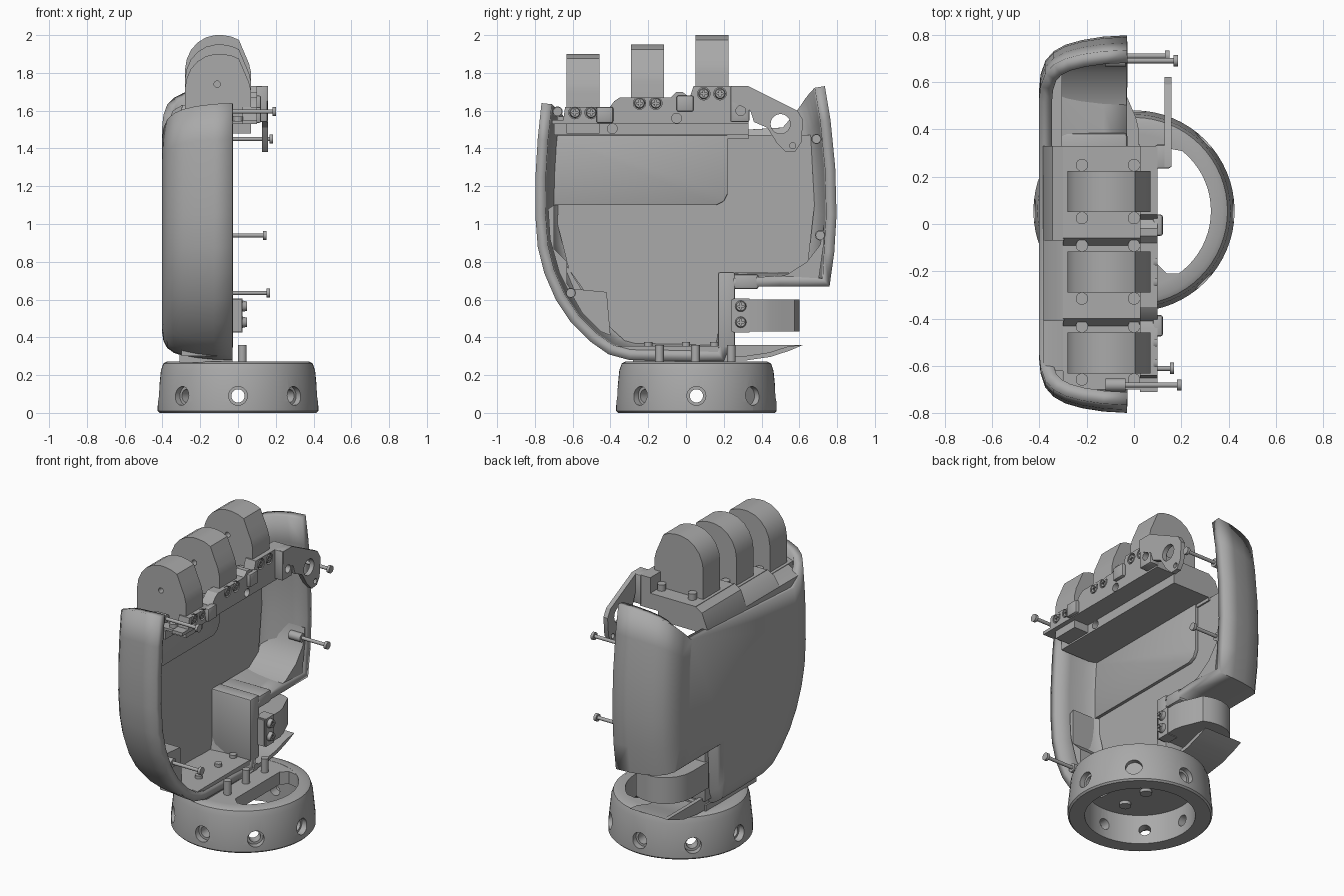
import bpy, bmesh, math
from mathutils import Vector, Matrix

if "Cube" in bpy.data.objects:
    bpy.data.objects.remove(bpy.data.objects["Cube"])

grey = bpy.data.materials.new("plain grey")
grey.use_nodes = True
GREY = (0.4, 0.4, 0.4, 1)
grey.diffuse_color = GREY
grey.node_tree.nodes["Principled BSDF"].inputs["Base Color"].default_value = GREY


def shade(ob):
    bpy.ops.object.select_all(action='DESELECT')
    ob.select_set(True)
    bpy.context.view_layer.objects.active = ob
    bpy.ops.object.shade_smooth_by_angle(angle=math.radians(32))


def finish(bm, name):
    bmesh.ops.recalc_face_normals(bm, faces=bm.faces)
    me = bpy.data.meshes.new(name)
    bm.to_mesh(me)
    bm.free()
    ob = bpy.data.objects.new(name, me)
    bpy.context.collection.objects.link(ob)
    me.materials.append(grey)
    shade(ob)
    return ob


def place(axis, p, t):
    """Put a flat profile point at depth t along the given axis."""
    a, b = p
    return {'x': (t, a, b), 'y': (a, t, b), 'z': (a, b, t)}[axis]


def prism(name, axis, pts, lo, hi, bevel=0):
    bm = bmesh.new()
    rings = [[bm.verts.new(place(axis, p, t)) for p in pts] for t in (lo, hi)]
    for ring in rings:
        bm.faces.new(ring)
    for i in range(len(pts)):
        j = (i + 1) % len(pts)
        bm.faces.new((rings[0][i], rings[0][j], rings[1][j], rings[1][i]))
    if bevel:
        bmesh.ops.bevel(bm, geom=bm.edges[:], offset=bevel, segments=2, affect='EDGES', profile=0.5)
    return finish(bm, name)


def box(name, x, y, z, bevel=0):
    return prism(name, 'x', [(y[0], z[0]), (y[1], z[0]), (y[1], z[1]), (y[0], z[1])], *x, bevel)


def rod(name, start, end, r, r2=None, sides=24):
    a, b = Vector(start), Vector(end)
    bm = bmesh.new()
    turn = (b - a).to_track_quat('Z', 'Y').to_matrix().to_4x4()
    bmesh.ops.create_cone(bm, cap_ends=True, segments=sides, radius1=r, radius2=r if r2 is None else r2,
                          depth=(b - a).length, matrix=Matrix.Translation((a + b) / 2) @ turn)
    return finish(bm, name)


def cut(ob, cutters):
    for c in cutters:
        m = ob.modifiers.new("hole", 'BOOLEAN')
        m.operation, m.object, m.solver = 'DIFFERENCE', c, 'EXACT'
        bpy.context.view_layer.objects.active = ob
        bpy.ops.object.modifier_apply(modifier=m.name)
        bpy.data.objects.remove(c)
    shade(ob)


def screw_head(name, x, y, z):
    """Domed head with a cross recess, facing +x."""
    head = rod(name, (x, y, z), (x + 0.025, y, z), 0.03, 0.024)
    cut(head, [box("slot", (x + 0.012, x + 0.04), (y - 0.016, y + 0.016), (z - 0.004, z + 0.004)),
               box("slot", (x + 0.012, x + 0.04), (y - 0.004, y + 0.004), (z - 0.016, z + 0.016))])


# Palm shell: an open-topped outline lofted back and hollowed
outline = [(-0.765, 1.64), (-0.785, 1.45), (-0.797, 1.25), (-0.798, 1.05), (-0.785, 0.88), (-0.75, 0.74),
           (-0.69, 0.6), (-0.61, 0.48), (-0.51, 0.38), (-0.41, 0.31), (-0.3, 0.28), (0.0, 0.275), (0.2, 0.275),
           (0.235, 0.36), (0.25, 0.67), (0.5, 0.67), (0.76, 0.67), (0.785, 0.85), (0.797, 1.05),
           (0.79, 1.3), (0.765, 1.55), (0.735, 1.73)]
levels = [(-0.03, 1), (-0.13, 0.993), (-0.22, 0.975), (-0.29, 0.95), (-0.34, 0.915), (-0.375, 0.865),
          (-0.395, 0.79), (-0.402, 0.7)]
bm = bmesh.new()
rows = [[bm.verts.new((x, y * s, 1 + (z - 1) * (0.3 + 0.7 * s if z < 1 else s))) for y, z in outline]
        for x, s in levels]
for r0, r1 in zip(rows, rows[1:]):
    for i in range(len(outline) - 1):
        bm.faces.new((r0[i], r0[i + 1], r1[i + 1], r1[i]))
bm.faces.new(rows[-1])
shell = finish(bm, "palm_shell")
solid = shell.modifiers.new("wall", 'SOLIDIFY')
solid.thickness = 0.055
solid.offset = -1

# Inner floor, ledges and lower platform
prism("palm_floor", 'x', [(-0.67, 1.47), (-0.68, 1.0), (-0.62, 0.76), (-0.4, 0.45), (-0.3, 0.36), (0.18, 0.36),
                          (0.22, 0.74), (0.64, 0.74), (0.68, 1.1), (0.66, 1.47)], -0.35, -0.305)
prism("raised_floor", 'x', [(-0.7, 1.1), (-0.7, 1.47), (0.22, 1.47), (0.22, 1.16), (0.2, 1.12), (0.16, 1.1)],
      -0.31, -0.285, 0.004)
prism("corner_ledge", 'x', [(-0.73, 1.08), (-0.7, 1.1), (-0.7, 0.87), (-0.63, 0.8), (-0.63, 0.66), (-0.42, 0.64),
                            (-0.4, 0.41), (-0.45, 0.43), (-0.55, 0.53), (-0.67, 0.74), (-0.72, 0.92)], -0.31, -0.12)
prism("thumb_side_ledge", 'x', [(0.26, 0.69), (0.7, 0.69), (0.73, 0.9), (0.73, 1.0), (0.71, 0.89), (0.64, 0.8),
                                (0.54, 0.735), (0.45, 0.71), (0.26, 0.71)], -0.31, -0.032)
box("lower_platform", (-0.3, -0.035), (-0.37, 0.21), (0.3, 0.355))
box("shell_foot", (-0.31, -0.03), (-0.28, 0.24), (0.268, 0.31))
for y in (-0.2, 0.0, 0.15):
    rod("platform_stud", (-0.14, y, 0.35), (-0.14, y, 0.375), 0.022)
for y, z in ((-0.61, 0.635), (0.71, 0.94), (0.69, 1.45), (-0.68, 1.595)):
    rod("screw_boss", (-0.12, y, z), (-0.035, y, z), 0.027)

# Scoop-shaped lip under the thumb
lip = [(0.18, 0.276), (0.32, 0.278), (0.45, 0.297), (0.55, 0.33), (0.62, 0.36)]
prism("lip_sheet", 'x', lip + [(0.54, 0.352), (0.44, 0.32), (0.32, 0.302), (0.18, 0.3)], -0.28, -0.03)
prism("lip_back", 'x', lip + [(0.18, 0.36)], -0.3, -0.275)

# Wrist ring with top plate, side window and radial holes
bm = bmesh.new()
ring_profile = [(0.425, 0.01), (0.425, 0.06), (0.408, 0.225), (0.395, 0.262), (0.375, 0.272), (0.325, 0.272),
                (0.325, 0.0), (0.415, 0.0)]
SIDES, CY = 64, 0.055
loops = [[bm.verts.new((r * math.cos(a), CY + r * math.sin(a), z)) for r, z in ring_profile]
         for a in (2 * math.pi * i / SIDES for i in range(SIDES))]
for i in range(SIDES):
    for k in range(len(ring_profile)):
        l = (k + 1) % len(ring_profile)
        bm.faces.new((loops[i][k], loops[i][l], loops[(i + 1) % SIDES][l], loops[(i + 1) % SIDES][k]))
ring = finish(bm, "wrist_ring")
drills = []
for i in range(8):
    d = Vector((math.cos(i * math.pi / 4), math.sin(i * math.pi / 4), 0))
    c = Vector((0, CY, 0.09))
    drills += [rod("drill", c + d * 0.25, c + d * 0.5, 0.035),
               rod("countersink", c + d * 0.385, c + d * 0.5, 0.05)]
cut(ring, drills)
arc = [(0.332 * math.cos(math.radians(a)), CY + 0.332 * math.sin(math.radians(a))) for a in range(49, 312, 6)]
prism("wrist_plate", 'z', arc + [(0.14, -0.21), (0.1, -0.17), (0.1, 0.28), (0.14, 0.32)], 0.19, 0.271)
for y in (-0.14, 0.05, 0.24):
    rod("wrist_peg", (0.023, y, 0.2), (0.023, y, 0.36), 0.023)
    rod("wrist_plate_screw", (-0.05, y, 0.17), (-0.05, y, 0.2), 0.035)

# Knuckle rail: stepped block with a raised front strip
steps = [(-0.7, 1.47), (-0.7, 1.545), (-0.43, 1.545), (-0.4, 1.59), (-0.09, 1.59), (-0.06, 1.63), (0.33, 1.63),
         (0.33, 1.47)]
block = prism("knuckle_block", 'x', steps, -0.3, -0.03)
cut(block, [rod("drill", (-0.08, -0.39, 1.505), (0, -0.39, 1.505), 0.026)])
strip = [(-0.71, 1.53), (-0.71, 1.55), (-0.65, 1.55), (-0.64, 1.62), (-0.44, 1.62), (-0.41, 1.61), (-0.38, 1.65),
         (-0.35, 1.67), (-0.08, 1.67), (-0.05, 1.7), (-0.02, 1.7), (0.02, 1.67), (0.04, 1.73), (0.33, 1.73),
         (0.33, 1.53)]
rail = prism("knuckle_rail", 'x', strip, 0.025, 0.1)
prism("rail_web", 'x', [(y, min(z, 1.47) + 0.06 if z < 1.5 else z) for y, z in steps], -0.03, 0.026)
drills = [rod("drill", (0.06, y, z), (0.2, y, z), 0.026) for y, z in ((-0.05, 1.56), (0.29, 1.6))]
for y, z in ((-0.43, 1.58), (-0.005, 1.64)):
    box("rail_boss", (0.08, 0.122), (y - 0.045, y + 0.045), (z - 0.045, z + 0.04), 0.01)

# Sloping bridge from the back of the shell up to each finger base
for y0, y1, z in ((-0.62, -0.41, 1.545), (-0.41, -0.07, 1.59), (-0.07, 0.33, 1.63)):
    prism("back_slope", 'y', [(-0.38, 1.45), (-0.385, 1.5), (-0.345, z - 0.03), (-0.295, z), (-0.295, 1.45)], y0, y1)

# Fingers: rounded knuckle stubs with bracket screws
dome = [(-0.28, -0.42), (-0.28, -0.18), (-0.272, -0.13), (-0.25, -0.08), (-0.215, -0.04), (-0.17, -0.012),
        (-0.12, 0), (-0.08, 0), (-0.035, -0.008), (0.005, -0.025), (0.03, -0.085), (0.058, -0.15), (0.07, -0.2),
        (0.07, -0.42)]
for y, top in ((-0.545, 1.9), (-0.203, 1.95), (0.137, 2.0)):
    stub = prism("finger_stub", 'y', [(x, z + top) for x, z in dome], y - 0.087, y + 0.087)
    cut(stub, [rod("pin_hole", (-0.11, y - 0.1, top - 0.16), (-0.11, y - 0.05, top - 0.16), 0.017)])
    for side in (-1, 1):
        sy, sz = y + side * 0.043, top - 0.31
        drills.append(rod("drill", (0.082, sy, sz), (0.2, sy, sz), 0.033))
        screw_head("finger_screw", 0.075, sy, sz)
        for x in (-0.22, 0):
            rod("knuckle_screw", (x, y + side * 0.112, top - 0.37), (x, y + side * 0.112, top - 0.33), 0.026)
cut(rail, drills)

# Side hinge tab
tab = [(0.24, 1.65), (0.24, 1.73), (0.33, 1.73), (0.48, 1.655), (0.59, 1.6), (0.62, 1.55), (0.61, 1.43),
       (0.58, 1.385), (0.53, 1.38), (0.48, 1.43), (0.43, 1.51), (0.36, 1.54), (0.34, 1.6)]
hinge = prism("hinge_tab", 'x', tab, 0.128, 0.158)
cut(hinge, [rod("drill", (0.1, 0.5, 1.53), (0.2, 0.5, 1.53), 0.052),
            rod("drill", (0.1, 0.565, 1.415), (0.2, 0.565, 1.415), 0.016)])
base = box("hinge_base", (0.09, 0.155), (0.235, 0.335), (1.54, 1.73), 0.008)
cut(base, [rod("drill", (0.05, 0.29, 1.6), (0.2, 0.29, 1.6), 0.026)])

# Thumb housing, stub and bracket
box("thumb_housing", (-0.32, -0.028), (0.17, 0.26), (0.34, 0.745), 0.01)
box("thumb_housing_roof", (-0.32, -0.028), (0.25, 0.385), (0.655, 0.735), 0.015)
prism("thumb_stub", 'z', [(x - 0.05, max(z + 0.6, 0.24)) for x, z in dome], 0.43, 0.6)
box("thumb_bracket", (-0.05, 0.025), (0.25, 0.335), (0.425, 0.605))
for z in (0.48, 0.565):
    screw_head("thumb_screw", 0.023, 0.29, z)

# Long assembly screws
for x, y, z in ((0.17, -0.61, 0.635), (0.15, 0.71, 0.94), (0.185, 0.69, 1.45), (0.2, -0.68, 1.595)):
    rod("long_screw_shaft", (-0.06, y, z), (x - 0.01, y, z), 0.011, sides=16)
    rod("long_screw_head", (x - 0.018, y, z), (x, y, z), 0.024, sides=16)
